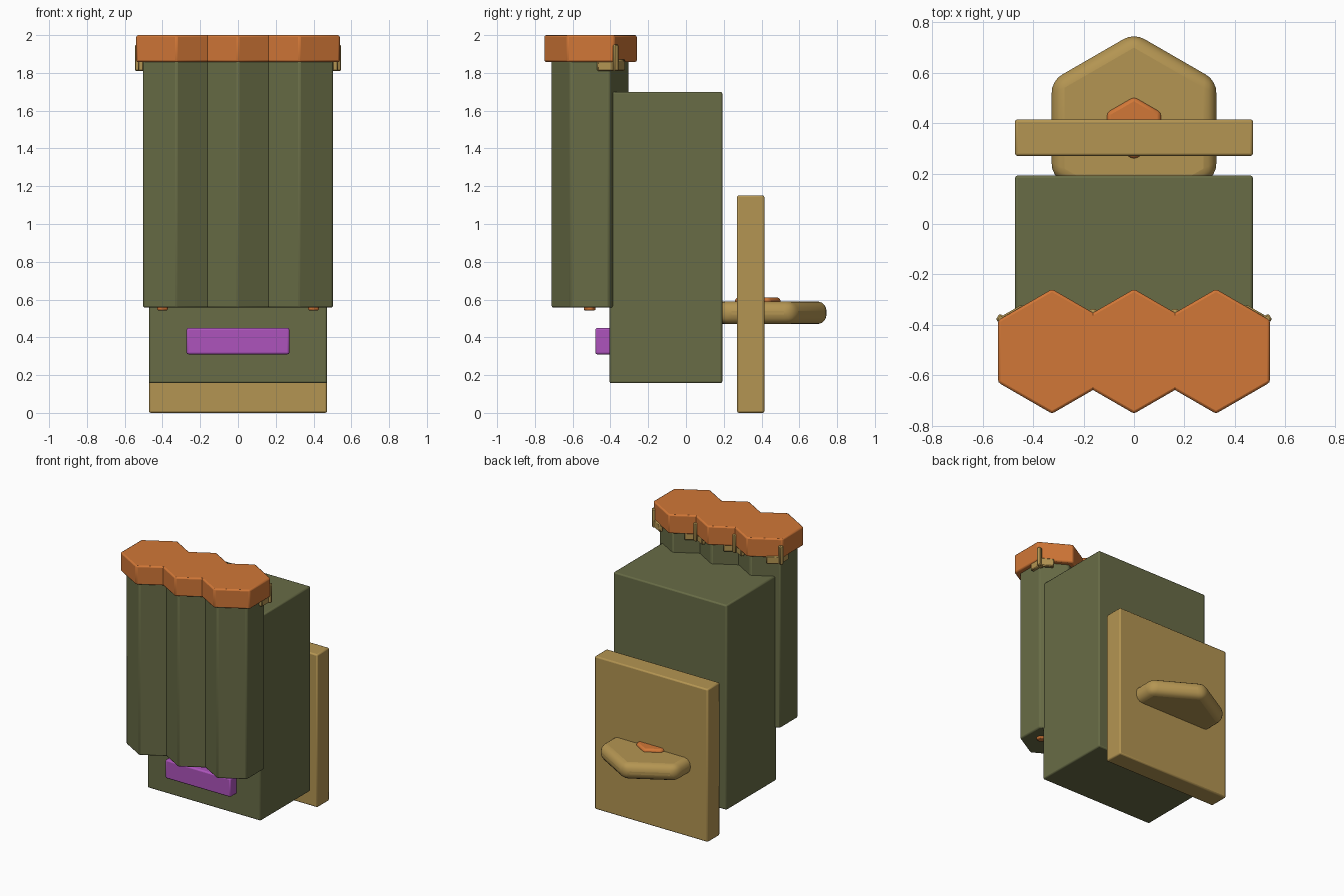
import bpy, bmesh, math
from mathutils import Matrix, Vector

if "Cube" in bpy.data.objects:
    bpy.data.objects.remove(bpy.data.objects["Cube"])


def material(name, rgb):
    m = bpy.data.materials.new(name)
    lin = [(c / 255 / 12.92) if c < 11 else ((c / 255 + 0.055) / 1.055) ** 2.4 for c in rgb]
    m.diffuse_color = (*lin, 1)
    m.use_nodes = True
    m.node_tree.nodes["Principled BSDF"].inputs["Base Color"].default_value = m.diffuse_color
    return m


OLIVE = material("olive green", (104, 108, 70))
TAN = material("tan", (180, 149, 82))
ORANGE = material("orange", (209, 119, 55))
PURPLE = material("purple", (173, 84, 188))


def prism(name, points, z0, z1, mat, bevel=0.01, segments=2):
    """Extrude an outline (counter-clockwise in xy) from z0 to z1 with rounded edges."""
    bm = bmesh.new()
    face = bm.faces.new([bm.verts.new((x, y, z0)) for x, y in points])
    out = bmesh.ops.extrude_face_region(bm, geom=[face])
    top = [v for v in out["geom"] if isinstance(v, bmesh.types.BMVert)]
    bmesh.ops.translate(bm, verts=top, vec=(0, 0, z1 - z0))
    bmesh.ops.recalc_face_normals(bm, faces=bm.faces)
    me = bpy.data.meshes.new(name)
    bm.to_mesh(me)
    bm.free()
    me.materials.append(mat)
    ob = bpy.data.objects.new(name, me)
    bpy.context.collection.objects.link(ob)
    if bevel:
        mod = ob.modifiers.new("bevel", "BEVEL")
        mod.width = bevel
        mod.segments = segments
    bpy.context.view_layer.objects.active = ob
    ob.select_set(True)
    bpy.ops.object.shade_smooth_by_angle(angle=math.radians(29))
    ob.select_set(False)
    return ob


def box(name, x0, x1, y0, y1, z0, z1, mat, bevel=0.01):
    return prism(name, [(x0, y0), (x1, y0), (x1, y1), (x0, y1)], z0, z1, mat, bevel)


def hexagon(cx, cy, r):
    """Six-sided outline with a point towards +y and -y."""
    return [(cx + r * math.cos(math.radians(90 + 60 * i)),
             cy + r * math.sin(math.radians(90 + 60 * i))) for i in range(6)]


def strip(name, p, q, width, z0, z1, mat):
    """Upright bar between two plan points."""
    p, q = Vector(p), Vector(q)
    d = (q - p).normalized()
    n = Vector((-d.y, d.x)) * width / 2
    return prism(name, [p - n, q - n, q + n, p + n], z0, z1, mat, 0.006, 1)


# main body, front panel and back plate
box("main_body", -0.472, 0.472, -0.405, 0.192, 0.157, 1.70, OLIVE)
box("front_panel", -0.272, 0.272, -0.48, -0.38, 0.31, 0.45, PURPLE)
box("back_plate", -0.472, 0.472, 0.27, 0.415, 0, 1.152, TAN)

# rounded hexagonal peg through the plate, with its button
prism("hex_peg", hexagon(0, 0.38, 0.377), 0.47, 0.59, TAN, 0.05, 4)
prism("peg_button", hexagon(0, 0.38, 0.124), 0.55, 0.61, ORANGE, 0.015)

# three hexagonal tubes with caps
for i in (-1, 0, 1):
    x = i * 0.325
    prism("tube", hexagon(x, -0.508, 0.206), 0.557, 1.90, OLIVE)
    prism("tube_cap", hexagon(x, -0.505, 0.247), 1.857, 2.0, ORANGE)

# small nubs under the outer tubes
for s in (-1, 1):
    prism("tube_nub", hexagon(s * 0.40, -0.51, 0.033), 0.542, 0.60, ORANGE, 0.008)

# clips under the cap at the rear outer corners
for s in (-1, 1):
    strip("clip_post", (s * 0.49, -0.397), (s * 0.541, -0.368), 0.03, 1.81, 1.95, TAN)
    strip("clip_side_leg", (s * 0.515, -0.47), (s * 0.515, -0.375), 0.03, 1.81, 1.87, TAN)
    strip("clip_back_leg", (s * 0.525, -0.383), (s * 0.437, -0.332), 0.03, 1.81, 1.87, TAN)

# clips in the rear valleys between the caps
for s in (-1, 1):
    x = s * 0.1625
    strip("valley_clip_post", (x, -0.40), (x, -0.338), 0.03, 1.81, 1.95, TAN)
    for t in (-1, 1):
        strip("valley_clip_leg", (x, -0.375), (x + t * 0.08, -0.329), 0.03, 1.81, 1.87, TAN)
